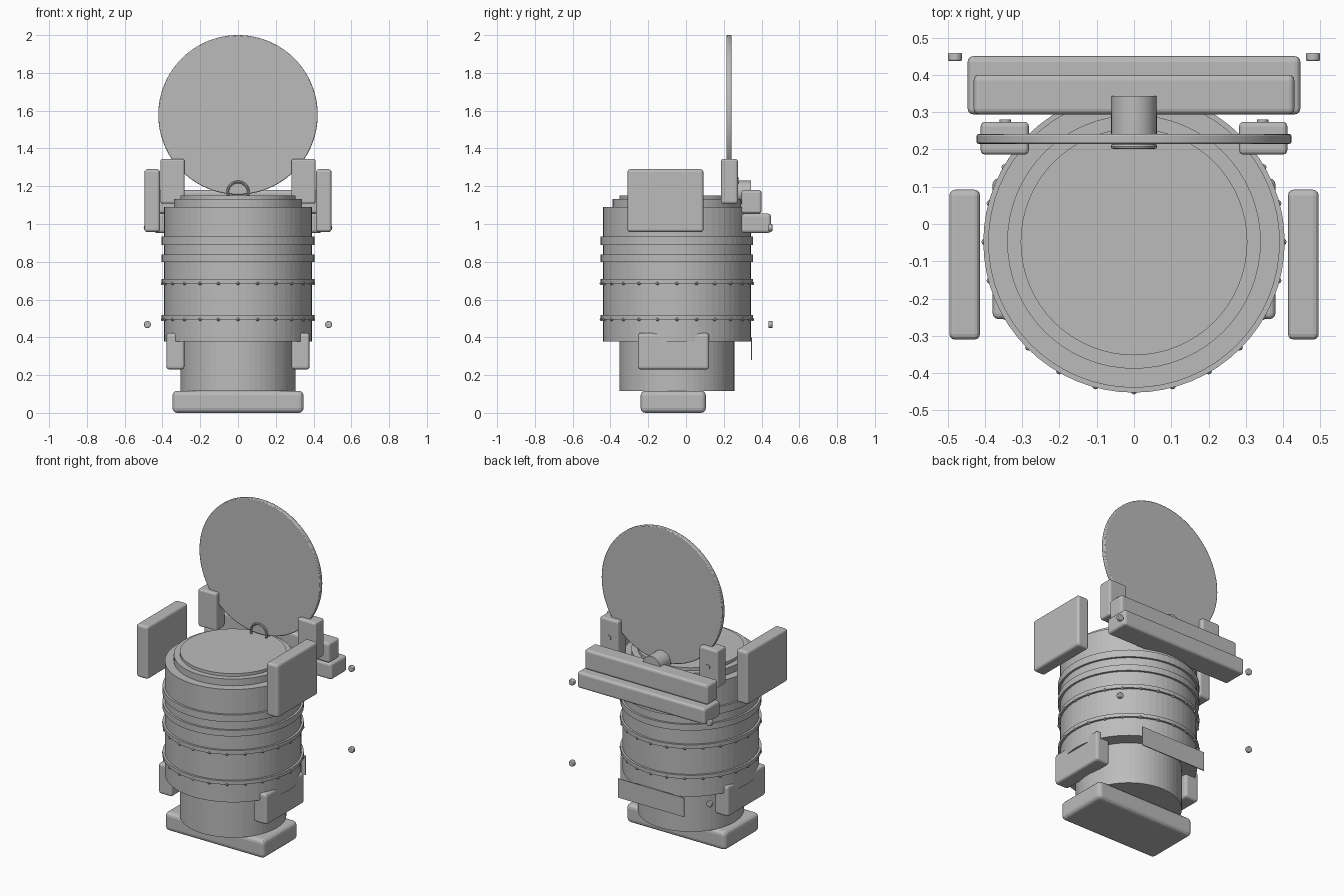
import bpy
import math
from mathutils import Vector

default = bpy.data.objects.get("Cube")
if default:
    bpy.data.objects.remove(default, do_unlink=True)

grey = bpy.data.materials.new("plain grey")
grey.use_nodes = True
colour = (0.5, 0.5, 0.5, 1)
grey.diffuse_color = colour
grey.node_tree.nodes["Principled BSDF"].inputs["Base Color"].default_value = colour

AXIS_Y = -0.048  # depth of the barrel axis


def finish(name, bevel=0, segments=3):
    obj = bpy.context.object
    obj.name = name
    obj.data.materials.append(grey)
    if bevel:
        mod = obj.modifiers.new("rounding", "BEVEL")
        mod.width = bevel
        mod.segments = segments
        mod.limit_method = "ANGLE"
    return obj


def box(name, low, high, bevel=0.015):
    low, high = Vector(low), Vector(high)
    bpy.ops.mesh.primitive_cube_add(size=1, location=(low + high) / 2)
    bpy.context.object.scale = high - low
    bpy.ops.object.transform_apply(location=False, rotation=False, scale=True)
    return finish(name, bevel)


def drum(name, radius, bottom, top):
    bpy.ops.mesh.primitive_cylinder_add(
        vertices=64, radius=radius, depth=top - bottom,
        location=(0, AXIS_Y, (bottom + top) / 2))
    return finish(name)


def rod(name, radius, x, z, front, back, vertices=16, bevel=0):
    # Cylinder lying along the depth direction
    bpy.ops.mesh.primitive_cylinder_add(
        vertices=vertices, radius=radius, depth=back - front,
        location=(x, (front + back) / 2, z), rotation=(math.pi / 2, 0, 0))
    obj = finish(name, bevel, 2)
    bpy.ops.object.shade_smooth_by_angle()
    return obj


# Foot and stepped barrel
box("foot", (-0.347, -0.24, 0), (0.347, 0.105, 0.117), 0.025)
drum("lower_barrel", 0.304, 0.115, 0.4)
drum("main_barrel", 0.391, 0.378, 1.09)
drum("top_step", 0.34, 1.08, 1.132)
drum("top_cap", 0.304, 1.12, 1.15)

# Raised bands
for i, (low, high) in enumerate([(0.89, 0.935), (0.8, 0.838),
                                 (0.685, 0.71), (0.495, 0.518)]):
    drum(f"band_{i + 1}", 0.404, low, high)

# Rivets around the two lower bands
rivet_mesh = None
for row, z in enumerate((0.685, 0.495)):
    for i in range(24):
        a = math.tau * i / 24
        place = (0.4 * math.cos(a), AXIS_Y + 0.4 * math.sin(a), z)
        if rivet_mesh is None:
            bpy.ops.mesh.primitive_uv_sphere_add(segments=8, ring_count=6,
                                                 radius=0.009, location=place)
            rivet_mesh = finish("rivet").data
        else:
            rivet = bpy.data.objects.new("rivet", rivet_mesh)
            rivet.location = place
            bpy.context.collection.objects.link(rivet)

# Paired side parts
for side, s in (("left", 1), ("right", -1)):
    def pair(name, x1, x2, y1, y2, z1, z2, bevel):
        xs = sorted((s * x1, s * x2))
        box(f"{side}_{name}", (xs[0], y1, z1), (xs[1], y2, z2), bevel)

    pair("upper_panel", 0.413, 0.495, -0.31, 0.092, 0.957, 1.29, 0.015)
    pair("lower_block", 0.284, 0.379, -0.255, 0.122, 0.23, 0.423, 0.015)
    pair("hinge_post", 0.282, 0.411, 0.186, 0.274, 1.108, 1.345, 0.012)
    rod(f"{side}_post_bolt", 0.015, s * 0.345, 1.23, 0.27, 0.28)
    for level, z in (("upper", 0.98), ("lower", 0.468)):
        rod(f"{side}_{level}_knob", 0.019, s * 0.48, z, 0.437, 0.459, 16, 0.004)

# Rear bars and thin rear plate
box("upper_rear_bar", (-0.43, 0.294, 1.055), (0.43, 0.4, 1.18), 0.015)
box("lower_rear_bar", (-0.446, 0.294, 0.953), (0.446, 0.45, 1.055), 0.015)
box("rear_plate", (-0.23, 0.344, 0.28), (0.23, 0.35, 0.4), 0)

# Raised lid with its hinge barrel and ring
rod("lid", 0.422, 0, 1.578, 0.215, 0.241, 96, 0.005)
rod("hinge_barrel", 0.061, 0, 1.168, 0.236, 0.343, 32)
bpy.ops.mesh.primitive_torus_add(
    major_radius=0.055, minor_radius=0.007, major_segments=32, minor_segments=8,
    location=(0, 0.208, 1.168), rotation=(math.pi / 2, 0, 0))
finish("hinge_ring")
bpy.ops.object.shade_smooth_by_angle()
